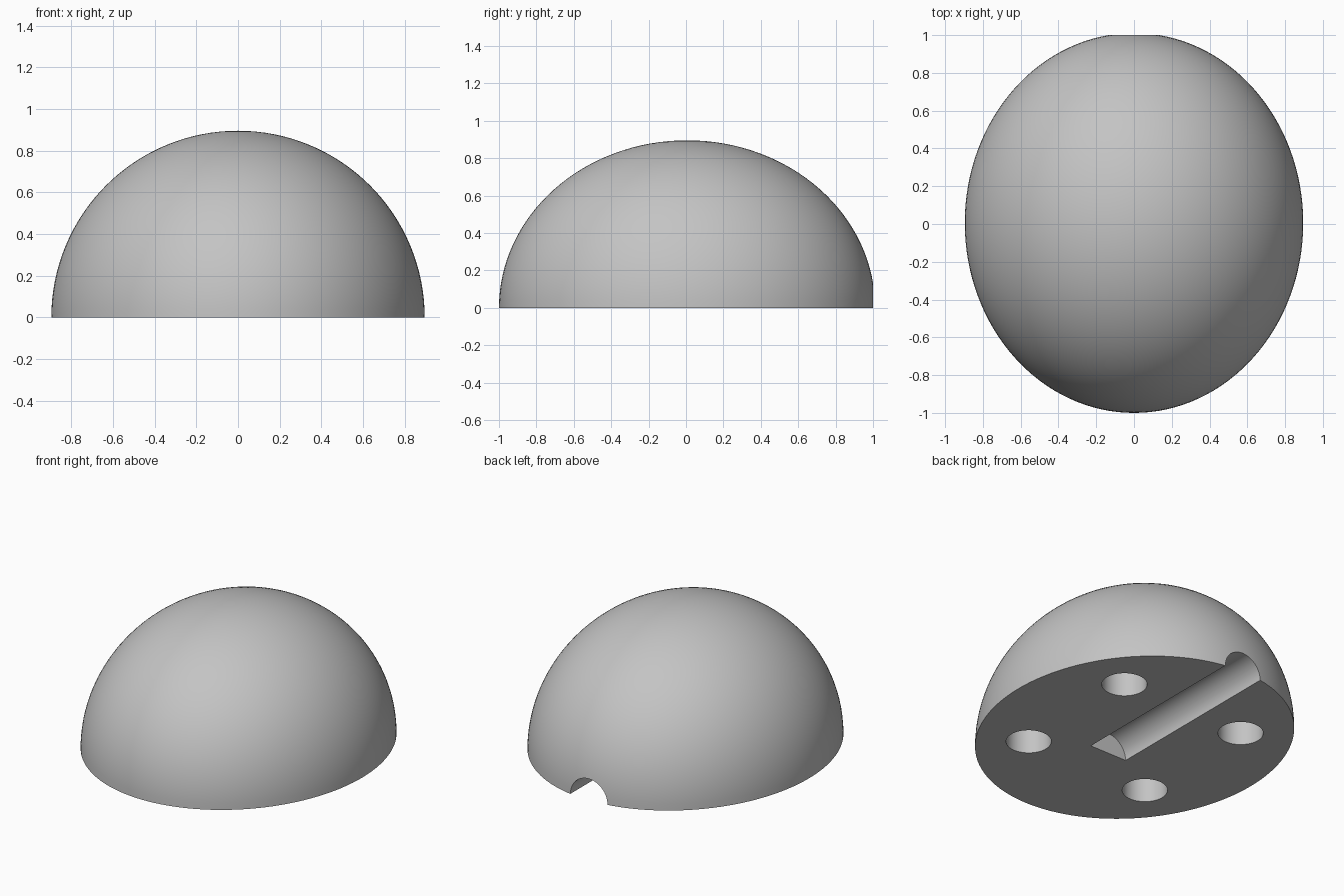
import bpy
import bmesh
from math import radians
from mathutils import Matrix

default = bpy.data.objects.get("Cube")
if default:
    bpy.data.objects.remove(default, do_unlink=True)

WIDTH, LENGTH, HEIGHT = 0.896, 1.0057, 0.896   # half sizes of the dome
CENTRE_Y = 0.0057
BORE = 0.134                                   # radius of groove and holes
HOLE_DEPTH = 0.224

grey = bpy.data.materials.new("light grey")
grey.use_nodes = True
colour = (0.55, 0.55, 0.55, 1)
grey.diffuse_color = colour
grey.node_tree.nodes["Principled BSDF"].inputs["Base Color"].default_value = colour


def make_object(name, bm):
    mesh = bpy.data.meshes.new(name)
    bmesh.ops.recalc_face_normals(bm, faces=bm.faces)
    bm.to_mesh(mesh)
    bm.free()
    mesh.materials.append(grey)
    obj = bpy.data.objects.new(name, mesh)
    bpy.context.collection.objects.link(obj)
    return obj


def make_cutter(name, depth, matrix):
    bm = bmesh.new()
    bmesh.ops.create_cone(bm, cap_ends=True, segments=64, radius1=BORE,
                          radius2=BORE, depth=depth, matrix=matrix)
    obj = make_object(name, bm)
    obj.hide_render = True
    return obj


# Half ellipsoid with a flat base
bm = bmesh.new()
bmesh.ops.create_uvsphere(bm, u_segments=128, v_segments=64, radius=1)
bmesh.ops.delete(bm, geom=[v for v in bm.verts if v.co.z < -0.001], context="VERTS")
bmesh.ops.holes_fill(bm, edges=[e for e in bm.edges if e.is_boundary], sides=0)
bmesh.ops.scale(bm, vec=(WIDTH, LENGTH, HEIGHT), verts=bm.verts)
bmesh.ops.translate(bm, vec=(0, CENTRE_Y, 0), verts=bm.verts)
dome = make_object("dome", bm)

# Half round groove under the base, open at the back
groove_start, groove_end = -0.237, 1.2
cutters = [make_cutter(
    "groove_cutter", groove_end - groove_start,
    Matrix.Translation((0, (groove_start + groove_end) / 2, 0))
    @ Matrix.Rotation(radians(90), 4, "X"))]

# Four blind round holes in the base
for sx in (-1, 1):
    for sy in (-1, 1):
        cutters.append(make_cutter(
            "hole_cutter", 2 * HOLE_DEPTH,
            Matrix.Translation((sx * 0.448, CENTRE_Y + sy * 0.44, 0))))

for cutter in cutters:
    cut = dome.modifiers.new(cutter.name, "BOOLEAN")
    cut.operation = "DIFFERENCE"
    cut.solver = "EXACT"
    cut.object = cutter

# Apply the cuts, then drop the cutters
bpy.context.view_layer.update()
evaluated = dome.evaluated_get(bpy.context.evaluated_depsgraph_get())
cut_mesh = bpy.data.meshes.new_from_object(evaluated)
dome.modifiers.clear()
dome.data = cut_mesh
for cutter in cutters:
    bpy.data.objects.remove(cutter, do_unlink=True)

# Smooth surfaces with crisp rims
bpy.ops.object.select_all(action="DESELECT")
dome.select_set(True)
bpy.context.view_layer.objects.active = dome
bpy.ops.object.shade_smooth_by_angle(angle=radians(30))
